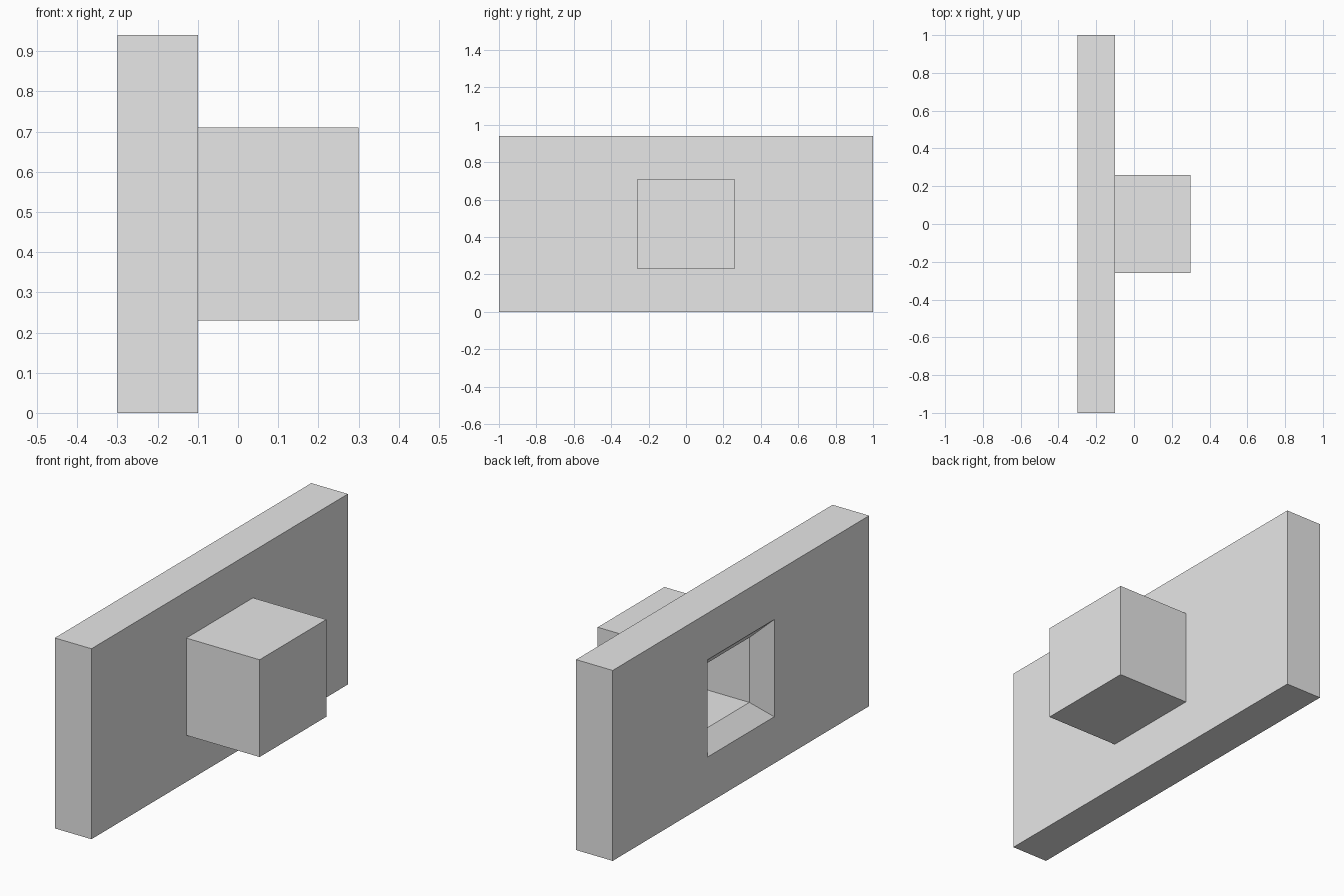
import bpy
import bmesh

cube = bpy.data.objects.get("Cube")
if cube:
    bpy.data.objects.remove(cube, do_unlink=True)

# Single plain grey
grey = bpy.data.materials.new("plain grey")
grey.use_nodes = True
colour = (0.8, 0.8, 0.8, 1)
grey.diffuse_color = colour
grey.node_tree.nodes["Principled BSDF"].inputs["Base Color"].default_value = colour

MID = 0.47                # height of the wall's centre
WALL = (1.0, 0.47)        # half width, half height
BOX = (0.26, 0.24)
TUNNEL = (0.18, 0.16)

# Rectangular rings from the recess floor, out over the wall, to the box end
rings = [
    (0.22, TUNNEL), (-0.22, TUNNEL),    # straight recess
    (-0.30, BOX),                       # splayed mouth
    (-0.30, WALL), (-0.10, WALL),       # wall slab
    (-0.10, BOX), (0.30, BOX),          # projecting box
]

bm = bmesh.new()
loops = []
for x, (hy, hz) in rings:
    loops.append([bm.verts.new((x, sy * hy, MID + sz * hz))
                  for sy, sz in ((-1, -1), (1, -1), (1, 1), (-1, 1))])
for a, b in zip(loops, loops[1:]):
    for i in range(4):
        j = (i + 1) % 4
        bm.faces.new((a[i], a[j], b[j], b[i]))
bm.faces.new(loops[0])
bm.faces.new(loops[-1])
bmesh.ops.recalc_face_normals(bm, faces=bm.faces)

mesh = bpy.data.meshes.new("wall_with_box_niche")
bm.to_mesh(mesh)
bm.free()
mesh.materials.append(grey)
wall = bpy.data.objects.new("wall_with_box_niche", mesh)
bpy.context.collection.objects.link(wall)
